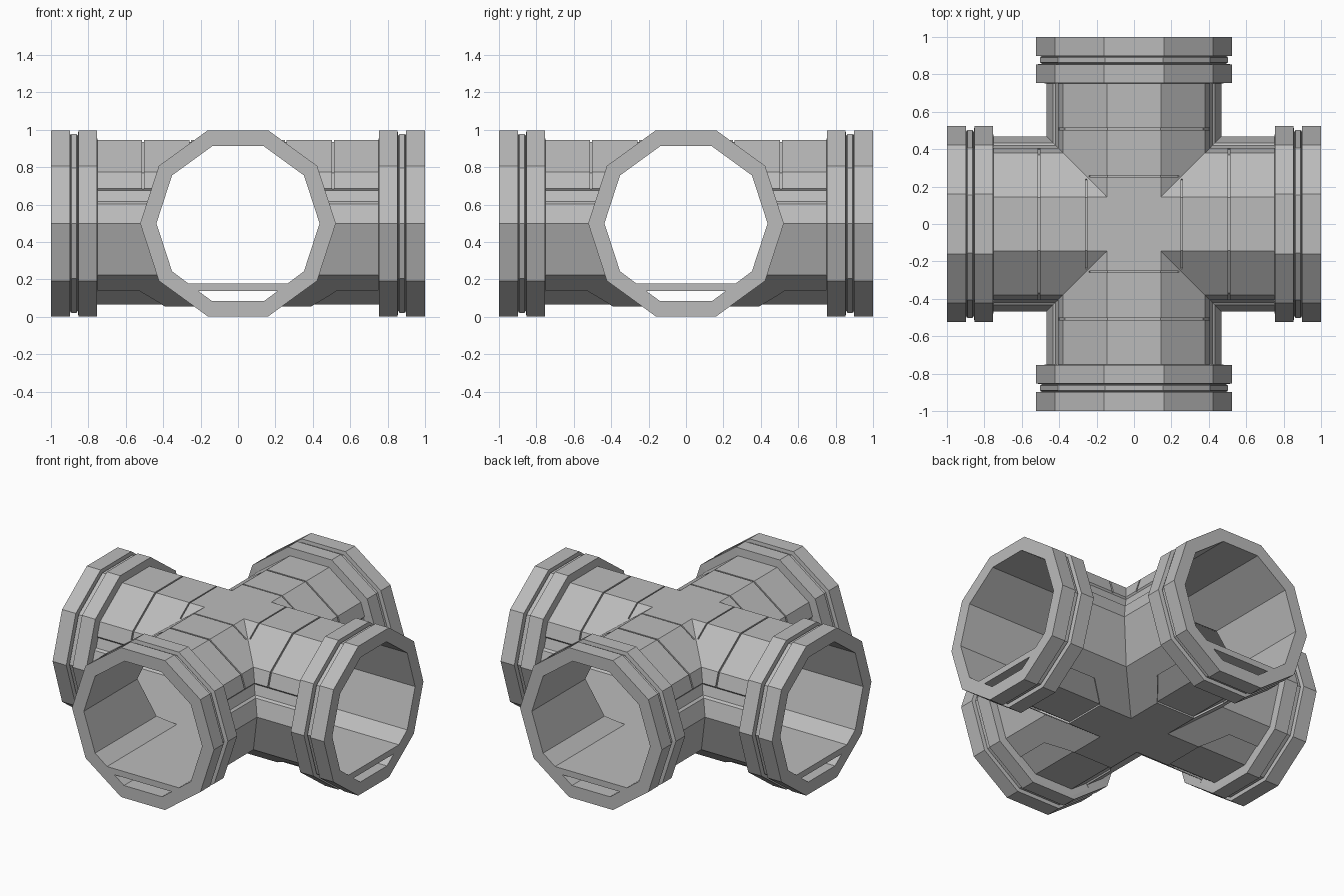
import bpy, bmesh, math
from mathutils import Matrix

if "Cube" in bpy.data.objects:
    bpy.data.objects.remove(bpy.data.objects["Cube"], do_unlink=True)

MID = 0.5                       # height of the pipe axis
BODY, COLLAR, BORE = 0.468, 0.523, 0.436

grey = bpy.data.materials.new("pipe grey")
grey.use_nodes = True
colour = (0.5, 0.5, 0.5, 1)
grey.diffuse_color = colour
grey.node_tree.nodes["Principled BSDF"].inputs["Base Color"].default_value = colour


def corner(radius, step):
    a = math.radians(36 * step)
    return radius * math.cos(a), MID + radius * math.sin(a)


def section(radius, recess=0.0):
    """Decagon with a shallow channel just above the middle of each side."""
    (y0, z0), (y1, z1) = corner(radius, 0), corner(radius, 1)
    band = []
    for t, inset in ((0.38, 0), (0.42, recess), (0.64, recess), (0.68, 0)):
        band.append((y0 + (y1 - y0) * t - inset, z0 + (z1 - z0) * t))
    right = [corner(radius, 0)] + band + [corner(radius, 1), corner(radius, 2)]
    left = [(-y, z) for y, z in reversed(right)]
    return right + left + [corner(radius, s) for s in range(6, 10)]


def finish(bm, name):
    bmesh.ops.remove_doubles(bm, verts=bm.verts, dist=1e-5)
    bmesh.ops.holes_fill(bm, edges=bm.edges, sides=0)
    bmesh.ops.recalc_face_normals(bm, faces=bm.faces)
    mesh = bpy.data.meshes.new(name)
    bm.to_mesh(mesh)
    bm.free()
    mesh.materials.append(grey)
    obj = bpy.data.objects.new(name, mesh)
    bpy.context.collection.objects.link(obj)
    return obj


def four_arms(name, stations):
    """Loft one arm from its mitre outward and repeat it around the centre."""
    bm = bmesh.new()
    for k in range(4):
        turn = Matrix.Rotation(k * math.pi / 2, 4, "Z")
        first = stations[0][1]
        rings = [[(abs(y), y, z) for y, z in first]]
        rings += [[(x, y, z) for y, z in pts] for x, pts in stations]
        rings = [[bm.verts.new(turn @ Matrix.Translation(p).to_translation())
                  for p in ring] for ring in rings]
        n = len(first)
        for a, b in zip(rings, rings[1:]):
            for i in range(n):
                j = (i + 1) % n
                bm.faces.new((a[i], a[j], b[j], b[i]))
        bm.faces.new(rings[-1])
    return finish(bm, name)


def four_strips(name, half, end, depth=0.975):
    """Thin shells hugging the pipe surface; half = (y, z, start x)."""
    path = half + [(-y, z, x) for y, z, x in reversed(half)]
    bm = bmesh.new()
    for k in range(4):
        turn = Matrix.Rotation(k * math.pi / 2, 4, "Z")
        rows = []
        for y, z, x in path:
            row = []
            for px, s in ((x, depth), (end, depth), (end, 1.06), (x, 1.06)):
                p = Matrix.Translation((px, y * s, MID + (z - MID) * s))
                row.append(bm.verts.new(turn @ p.to_translation()))
            rows.append(row)
        for a, b in zip(rows, rows[1:]):
            for i in range(4):
                j = (i + 1) % 4
                bm.faces.new((a[i], a[j], b[j], b[i]))
        bm.faces.new(rows[0])
        bm.faces.new(rows[-1])
    return finish(bm, name)


# Outer shell: pipes with double-ringed collars
profile = [(0.755, COLLAR), (0.853, COLLAR), (0.857, 0.492), (0.864, 0.503),
           (0.89, 0.503), (0.896, 0.492), (0.899, COLLAR), (1.0, COLLAR)]
shell = four_arms("cross_pipe", [(0.752, section(BODY, 0.012))]
                  + [(x, section(r)) for x, r in profile])

# Bore with a flat floor, and the duct below the floor
bore = [corner(BORE, s) for s in range(-1, 7)] + [(-0.265, 0.178), (0.265, 0.178)]
duct = [(0.14, 0.085), (0.212, 0.138), (-0.212, 0.138), (-0.14, 0.085)]

# Panel seams over the top and recessed panels underneath
edge, top = corner(BODY, 1), corner(BODY, 2)
low = corner(BODY, -2)
cutters = [
    four_arms("bore_cutter", [(1.05, bore)]),
    four_arms("duct_cutter", [(1.05, duct)]),
    four_strips("outer_seam_cutter",
                [(0.408, 0.685, 0.502), (*edge, 0.502), (*top, 0.502)], 0.512),
    four_strips("inner_seam_cutter",
                [(0.24, 0.876, 0.252), (*top, 0.252)], 0.26),
    four_strips("underside_panel_cutter",
                [(0.262, 0.14, 0.53), (*low, 0.39)], 0.754),
]

for cutter in cutters:
    cutter.hide_render = True
    mod = shell.modifiers.new(cutter.name, "BOOLEAN")
    mod.operation = "DIFFERENCE"
    mod.solver = "EXACT"
    mod.object = cutter

# Bake the cuts and drop the helpers
graph = bpy.context.evaluated_depsgraph_get()
result = bpy.data.meshes.new_from_object(shell.evaluated_get(graph))
shell.modifiers.clear()
shell.data = result
for cutter in cutters:
    bpy.data.objects.remove(cutter, do_unlink=True)
